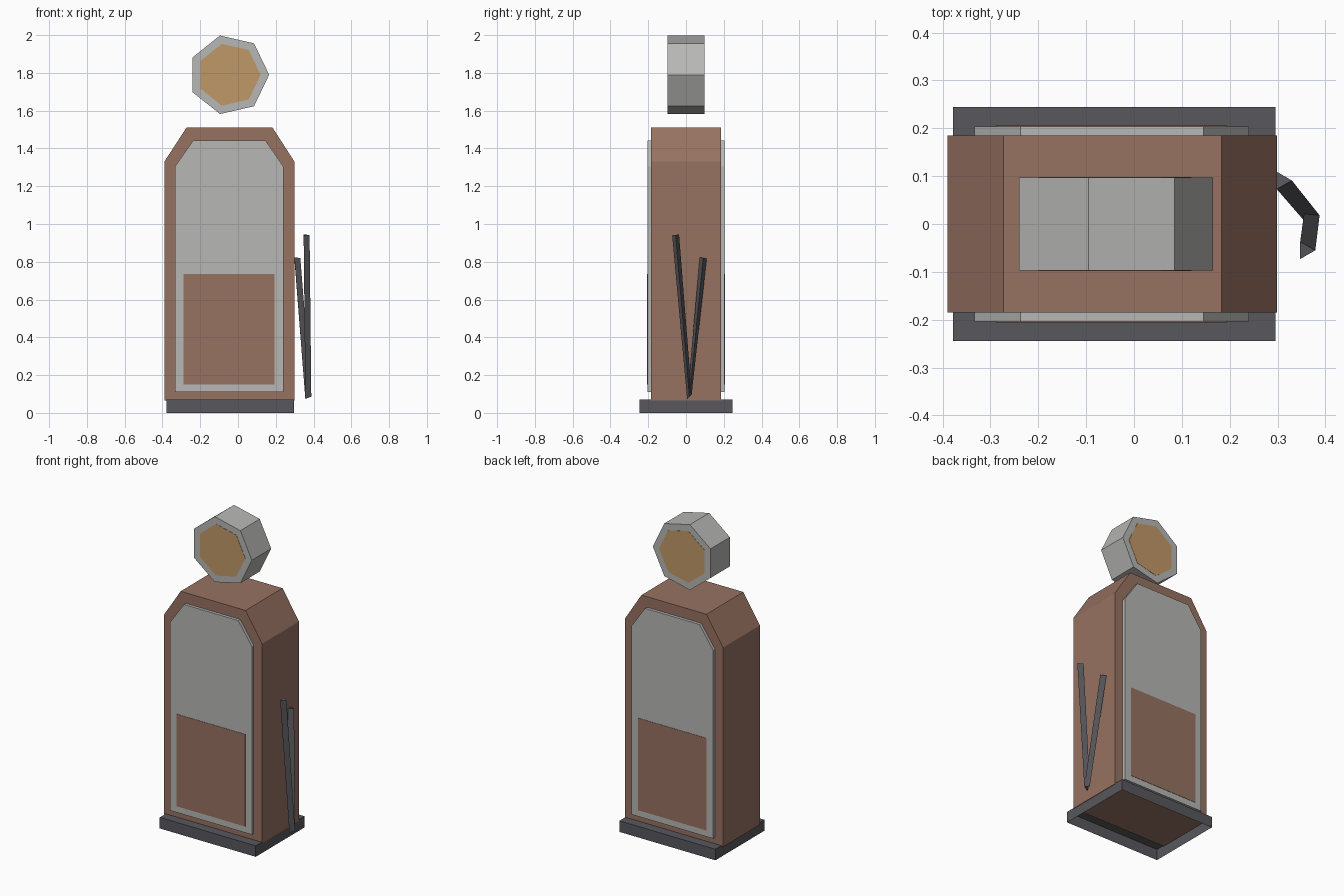
import bpy
import math
from mathutils import Vector

if "Cube" in bpy.data.objects:
    bpy.data.objects.remove(bpy.data.objects["Cube"], do_unlink=True)


def material(name, srgb):
    lin = [((c / 255 + 0.055) / 1.055) ** 2.4 for c in srgb] + [1.0]
    m = bpy.data.materials.new(name)
    m.use_nodes = True
    m.diffuse_color = lin
    node = next(n for n in m.node_tree.nodes if n.type == "BSDF_PRINCIPLED")
    node.inputs["Base Color"].default_value = lin
    return m


BROWN = material("rust brown", (151, 114, 98))
GREY = material("light grey", (183, 183, 181))
DARK = material("dark grey", (88, 87, 92))
AMBER = material("amber", (192, 152, 104))


def mesh(name, verts, faces, mat):
    me = bpy.data.meshes.new(name)
    me.from_pydata(verts, [], faces)
    me.materials.append(mat)
    ob = bpy.data.objects.new(name, me)
    bpy.context.collection.objects.link(ob)
    return ob


def loft(name, rings, mat, caps=(True, True)):
    """Join equal rings of points with quads, optionally capping the ends."""
    n = len(rings[0])
    verts = [p for ring in rings for p in ring]
    faces = [(r * n + i, r * n + (i + 1) % n, (r + 1) * n + (i + 1) % n, (r + 1) * n + i)
             for r in range(len(rings) - 1) for i in range(n)]
    if caps[0]:
        faces.append(tuple(reversed(range(n))))
    if caps[1]:
        faces.append(tuple(range(len(verts) - n, len(verts))))
    return mesh(name, verts, faces, mat)


def slab(name, outline, y_back, y_front, mat):
    """Extrude an anticlockwise x-z outline from back to front."""
    return loft(name, [[(x, y, z) for x, z in outline] for y in (y_back, y_front)], mat)


def gable(x0, x1, z0, z1, shoulder, t0, t1):
    return [(x0, z0), (x1, z0), (x1, shoulder), (t1, z1), (t0, z1), (x0, shoulder)]


def heptagon(radius):
    cx, cz = -0.048, 1.79
    return [(cx + radius * math.cos(a), cz + radius * math.sin(a))
            for a in (math.tau * i / 7 for i in range(7))]


# Plinth, open underneath
loft("base_plinth", [[(x, y, z) for x, y in
     ((-0.378, -0.245), (0.296, -0.245), (0.296, 0.245), (-0.378, 0.245))]
     for z in (0.0, 0.07)], DARK, caps=(False, True))

# Cabinet with chamfered shoulders
slab("cabinet", gable(-0.39, 0.299, 0.065, 1.51, 1.33, -0.273, 0.183), 0.185, -0.185, BROWN)

# Raised panels and painted lower plates on both sides
panel = gable(-0.333, 0.24, 0.11, 1.443, 1.305, -0.237, 0.145)
plate = [(-0.288, 0.15), (0.194, 0.15), (0.194, 0.735), (-0.288, 0.735)]
for side, s in (("front", -1), ("back", 1)):
    lo, hi = sorted((s * 0.18, s * 0.204))
    slab(side + "_panel", panel, hi, lo, GREY)
    lo, hi = sorted((s * 0.2, s * 0.206))
    slab(side + "_lower_plate", plate, hi, lo, BROWN)
    lo, hi = sorted((s * 0.094, s * 0.0985))
    slab(side + "_lamp_face", heptagon(0.168), hi, lo, AMBER)

# Seven-sided lamp above the cabinet
slab("lamp_housing", heptagon(0.213), 0.097, -0.097, GREY)


# Three-sided hose folded into a V
def triangle(centre, v):
    c, u, v = Vector(centre), Vector((0.021, 0, 0)), Vector(v)
    return [c + u * math.cos(a) + v * math.sin(a)
            for a in (math.tau * i / 3 for i in range(3))]


loft("hose", [triangle((0.309, 0.091, 0.82), (0, 0.021, -0.004)),
              triangle((0.367, 0.018, 0.086), (0, 0.014, 0.014)),
              triangle((0.358, -0.055, 0.942), (0, 0.021, 0.003))], DARK)

# Consistent outward normals on the closed parts
import bmesh
for ob in bpy.context.collection.objects:
    if ob.type == "MESH":
        bm = bmesh.new()
        bm.from_mesh(ob.data)
        bmesh.ops.recalc_face_normals(bm, faces=bm.faces)
        bm.to_mesh(ob.data)
        bm.free()
